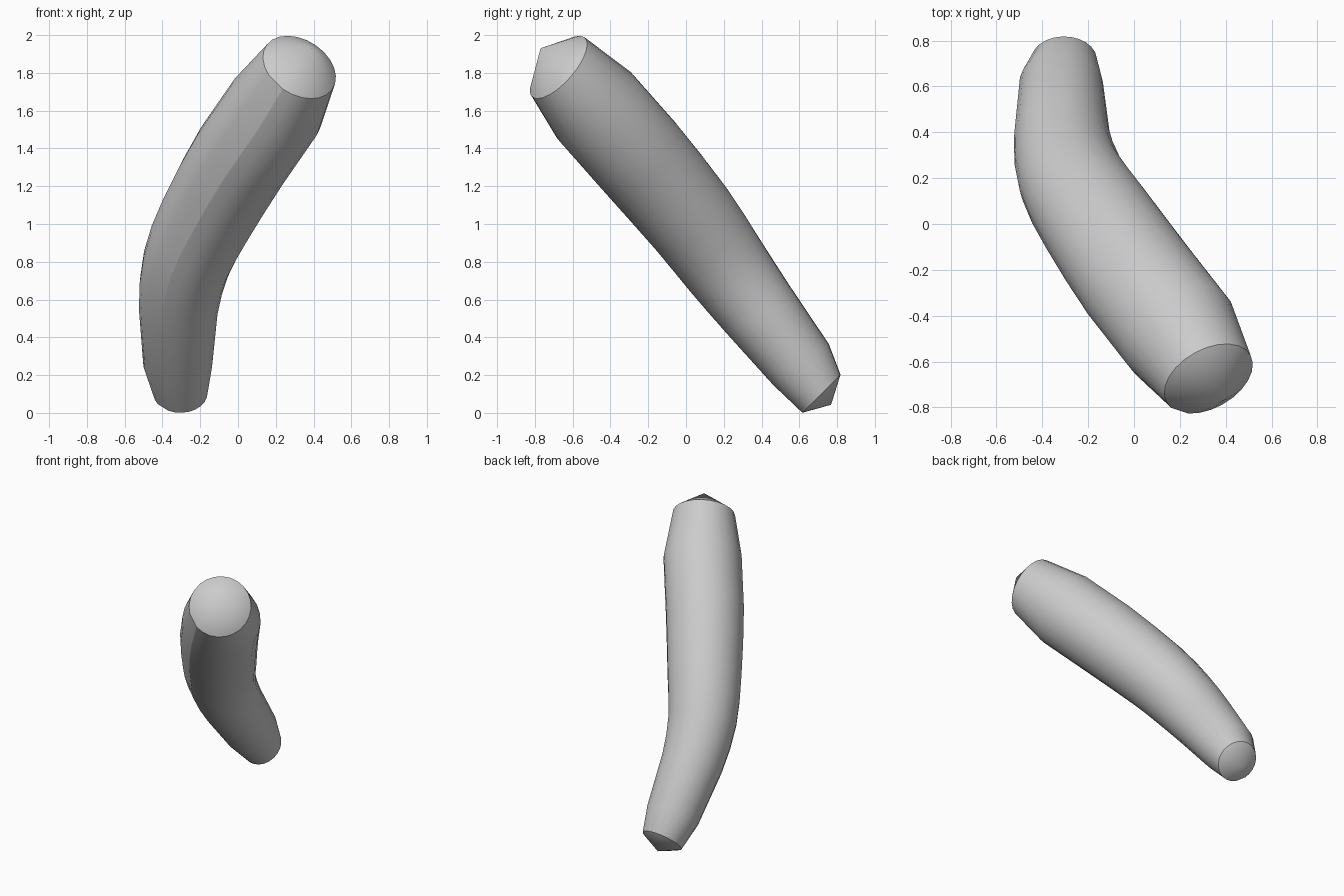
import bpy, bmesh, math
from mathutils import Vector

cube = bpy.data.objects.get("Cube")
if cube:
    bpy.data.objects.remove(cube, do_unlink=True)

# Spine of the body from the thin end up to the thick end: centre and radius
spine = [
    (Vector((-0.305, 0.717, 0.102)), 0.143),
    (Vector((-0.318, 0.61, 0.255)), 0.183),
    (Vector((-0.315, 0.38, 0.55)), 0.21),
    (Vector((-0.275, 0.20, 0.79)), 0.232),
    (Vector((-0.17, 0.025, 1.03)), 0.25),
    (Vector((0.02, -0.25, 1.36)), 0.264),
    (Vector((0.20, -0.48, 1.62)), 0.264),
    (Vector((0.325, -0.675, 1.83)), 0.21),
]
low_tip, high_tip = Vector((-0.305, 0.768, 0.043)), Vector((0.39, -0.77, 1.93))
low_axis, high_axis = Vector((0, -0.7, 0.7)), Vector((0.39, -0.69, 0.61))
SIDES = 24
ridge = Vector((-0.45, -0.68, -0.6))


def midpoint(i):
    """Smooth halfway ring between spine rings i and i + 1."""
    def mix(k):
        a, b, c, d = (spine[j][k] for j in range(i - 1, i + 3))
        return (b + c) * 0.5625 - (a + d) * 0.0625
    return mix(0), mix(1)


# Extra rings where the body bends
rings = []
for i, ring in enumerate(spine):
    rings.append(ring)
    if 2 <= i <= 4:
        rings.append(midpoint(i))

# Loft the rings; one corner is left out, giving a wide flat with a ridge beside it
bm = bmesh.new()
loops = []
for i, (centre, radius) in enumerate(rings):
    if i == 0:
        axis = low_axis.normalized()
    elif i == len(rings) - 1:
        axis = high_axis.normalized()
    else:
        axis = (rings[i + 1][0] - rings[i - 1][0]).normalized()
    u = (ridge - axis * ridge.dot(axis)).normalized()
    v = axis.cross(u)
    angles = [math.tau * k / SIDES for k in range(SIDES - 1)]
    loops.append([bm.verts.new(centre + radius * (u * math.cos(a) + v * math.sin(a)))
                  for a in angles])

count = SIDES - 1
for a, b in zip(loops, loops[1:]):
    for k in range(count):
        n = (k + 1) % count
        bm.faces.new((a[k], a[n], b[n], b[k]))

# Shallow cone at each end
for loop, tip in ((loops[0], low_tip), (loops[-1], high_tip)):
    apex = bm.verts.new(tip)
    for k in range(count):
        bm.faces.new((loop[k], loop[(k + 1) % count], apex))
bmesh.ops.recalc_face_normals(bm, faces=bm.faces)

mesh = bpy.data.meshes.new("curved_body")
bm.to_mesh(mesh)
bm.free()
body = bpy.data.objects.new("curved_body", mesh)
bpy.context.collection.objects.link(body)

# Plain grey surface
grey = bpy.data.materials.new("light_grey")
grey.use_nodes = True
colour = (0.6, 0.6, 0.6, 1)
grey.diffuse_color = colour
grey.node_tree.nodes["Principled BSDF"].inputs["Base Color"].default_value = colour
mesh.materials.append(grey)

# Smooth sides with crisp end rims
bpy.ops.object.select_all(action="DESELECT")
body.select_set(True)
bpy.context.view_layer.objects.active = body
bpy.ops.object.shade_smooth_by_angle(angle=math.radians(30))

# Crisp ridge along the underside
for edge in mesh.edges:
    if all(i % count == 0 and i < count * len(rings) for i in edge.vertices):
        edge.use_edge_sharp = True
